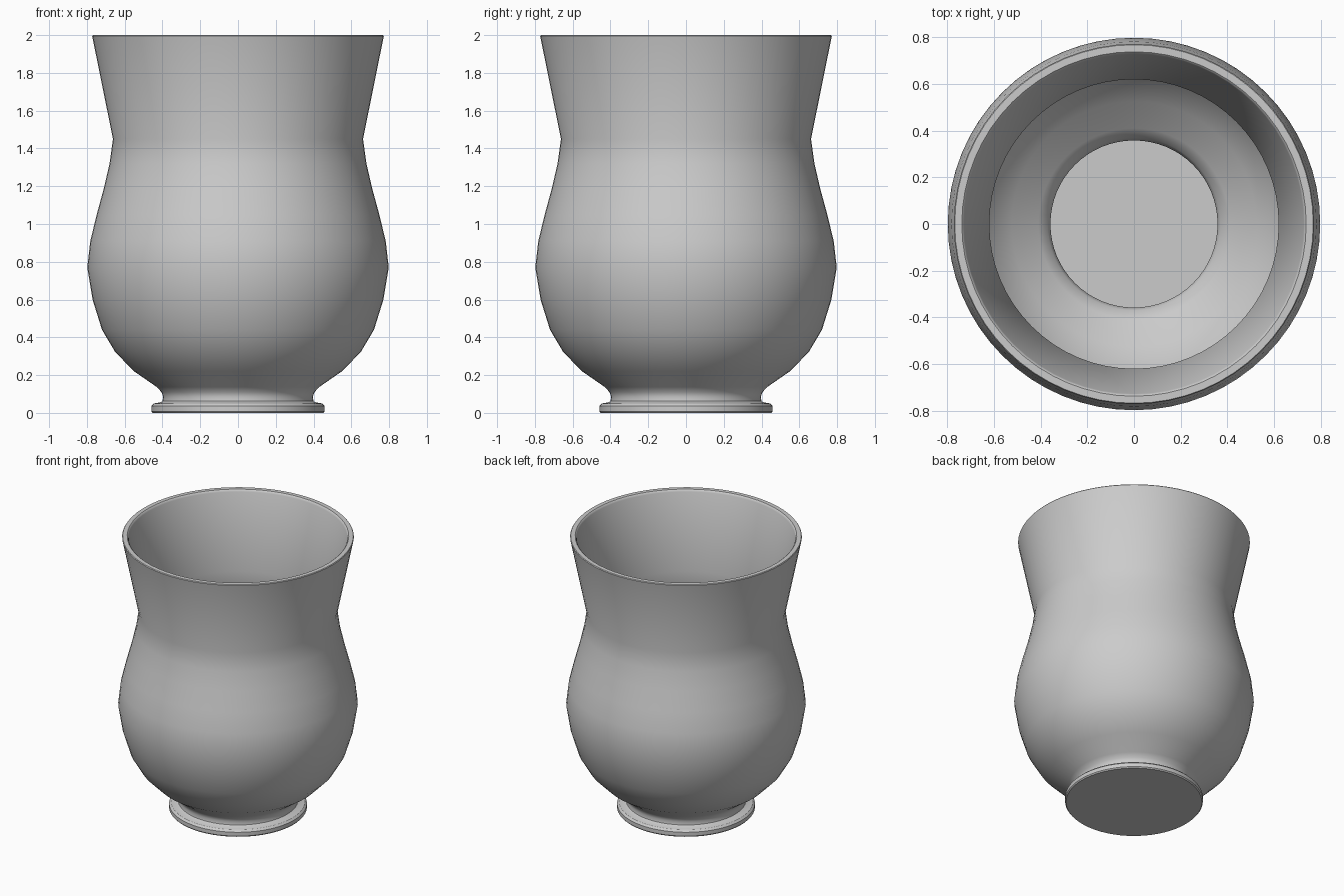
import bpy, bmesh, math

old = bpy.data.objects.get("Cube")
if old:
    bpy.data.objects.remove(old, do_unlink=True)

SIDES = 64

# Material
mat = bpy.data.materials.new("light grey")
mat.use_nodes = True
GREY = (0.6, 0.6, 0.6, 1)
mat.diffuse_color = GREY
mat.node_tree.nodes["Principled BSDF"].inputs["Base Color"].default_value = GREY


def lathe(name, profile):
    """Spin an (r, z) profile around the z axis; points with r = 0 become poles."""
    bm = bmesh.new()
    verts = [bm.verts.new((r, 0, z)) for r, z in profile]
    edges = [bm.edges.new(pair) for pair in zip(verts, verts[1:])]
    bmesh.ops.spin(bm, geom=verts + edges, axis=(0, 0, 1), cent=(0, 0, 0),
                   angle=math.tau, steps=SIDES, use_merge=True)
    bmesh.ops.remove_doubles(bm, verts=bm.verts, dist=0.0005)
    bmesh.ops.recalc_face_normals(bm, faces=bm.faces)
    mesh = bpy.data.meshes.new(name)
    bm.to_mesh(mesh)
    bm.free()
    obj = bpy.data.objects.new(name, mesh)
    bpy.context.collection.objects.link(obj)
    mesh.materials.append(mat)
    bpy.ops.object.select_all(action="DESELECT")
    obj.select_set(True)
    bpy.context.view_layer.objects.active = obj
    bpy.ops.object.shade_smooth_by_angle(angle=math.radians(35))
    return obj


# Foot with rounded lip
foot = [(0, 0), (0.452, 0), (0.459, 0.008), (0.459, 0.036), (0.445, 0.05),
        (0.41, 0.056), (0.40, 0.062)]
# Outside of the bowl and flared neck
outer = [(0.396, 0.085), (0.405, 0.11), (0.43, 0.137), (0.55, 0.22), (0.65, 0.322),
         (0.72, 0.44), (0.77, 0.6), (0.798, 0.77), (0.782, 0.91), (0.748, 1.05),
         (0.71, 1.19), (0.68, 1.32), (0.662, 1.45)]
# Rounded rim
rim = [(0.77, 1.985), (0.772, 1.995), (0.768, 2), (0.738, 2), (0.732, 1.995), (0.728, 1.985)]
# Inside wall down to the flat floor
inner = [(0.62, 1.45), (0.64, 1.31), (0.67, 1.18), (0.708, 1.04), (0.742, 0.9),
         (0.756, 0.77), (0.73, 0.61), (0.683, 0.46), (0.618, 0.35), (0.525, 0.255),
         (0.41, 0.175), (0.37, 0.14), (0.358, 0.1), (0.36, 0.06), (0, 0.06)]

lathe("cup", foot + outer + rim + inner)
